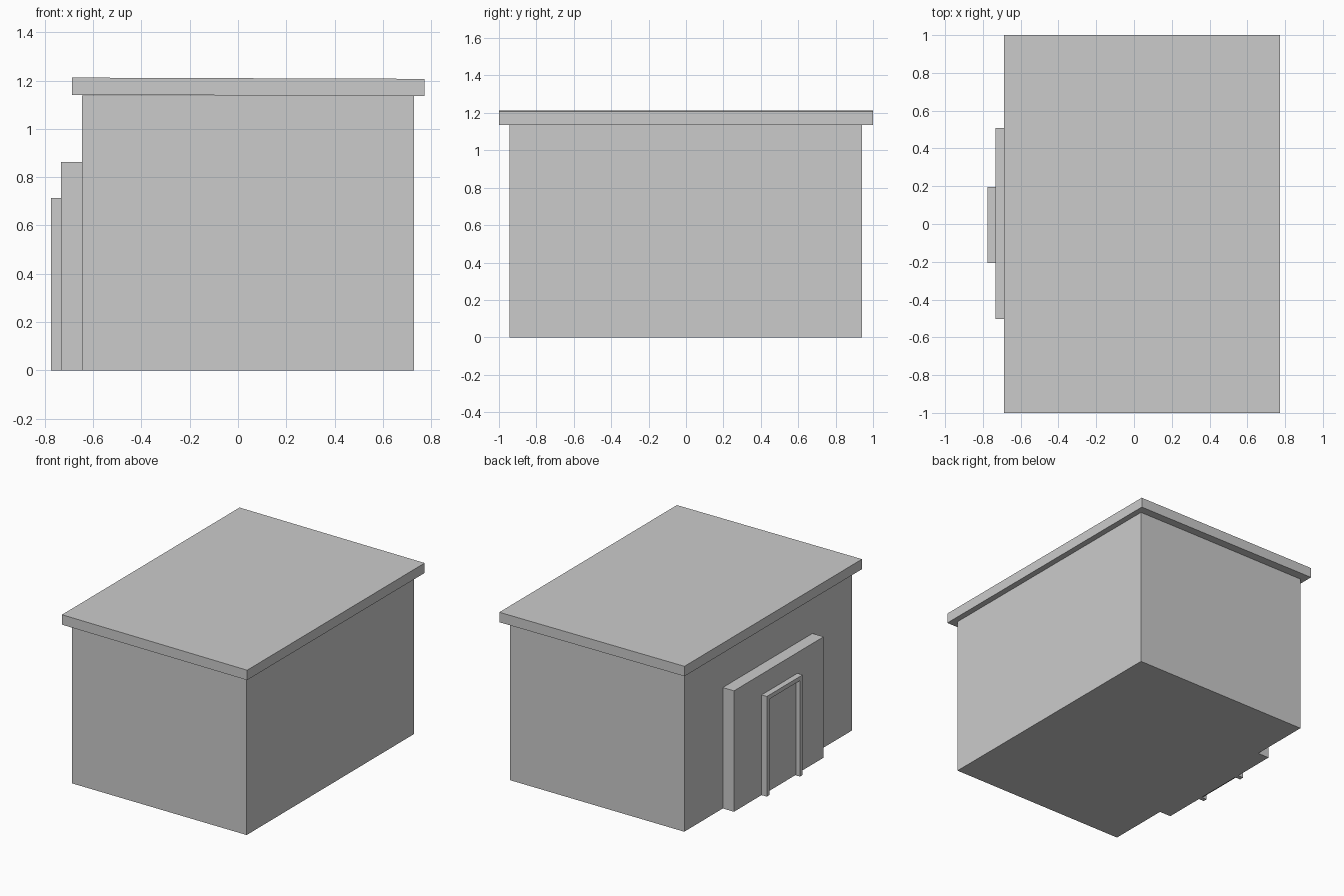
import bpy
import math

if "Cube" in bpy.data.objects:
    bpy.data.objects.remove(bpy.data.objects["Cube"])


def box(name, x, y, z):
    """Axis-aligned box from (min, max) ranges."""
    bpy.ops.mesh.primitive_cube_add(size=1)
    ob = bpy.context.object
    ob.name = name
    ob.location = [(r[0] + r[1]) / 2 for r in (x, y, z)]
    ob.scale = [r[1] - r[0] for r in (x, y, z)]
    return ob


# Main building
box("main_walls", (-0.646, 0.73), (-0.945, 0.942), (0, 1.138))

# Overhanging roof slab with a very slight fall towards +x
roof = box("roof_slab", (-0.688, 0.772), (-1, 1), (1.139, 1.21))
roof.rotation_euler.y = math.radians(0.2)

# Raised entrance wall on the -x side
box("entrance_wall", (-0.734, -0.64), (-0.502, 0.508), (0, 0.862))

# Door frame: two posts and a lintel, with a recessed door panel
frame_x = (-0.775, -0.734)
post = 0.03
y0, y1, top = -0.207, 0.197, 0.714
for side, a in (("left", y1 - post), ("right", y0)):
    box("door_post_" + side, frame_x, (a, a + post), (0.0, top))
box("door_lintel", frame_x, (y0 + post, y1 - post), (top - post, top))
box("door_panel", (-0.744, -0.734), (y0 + post, y1 - post), (0.005, top - post))
